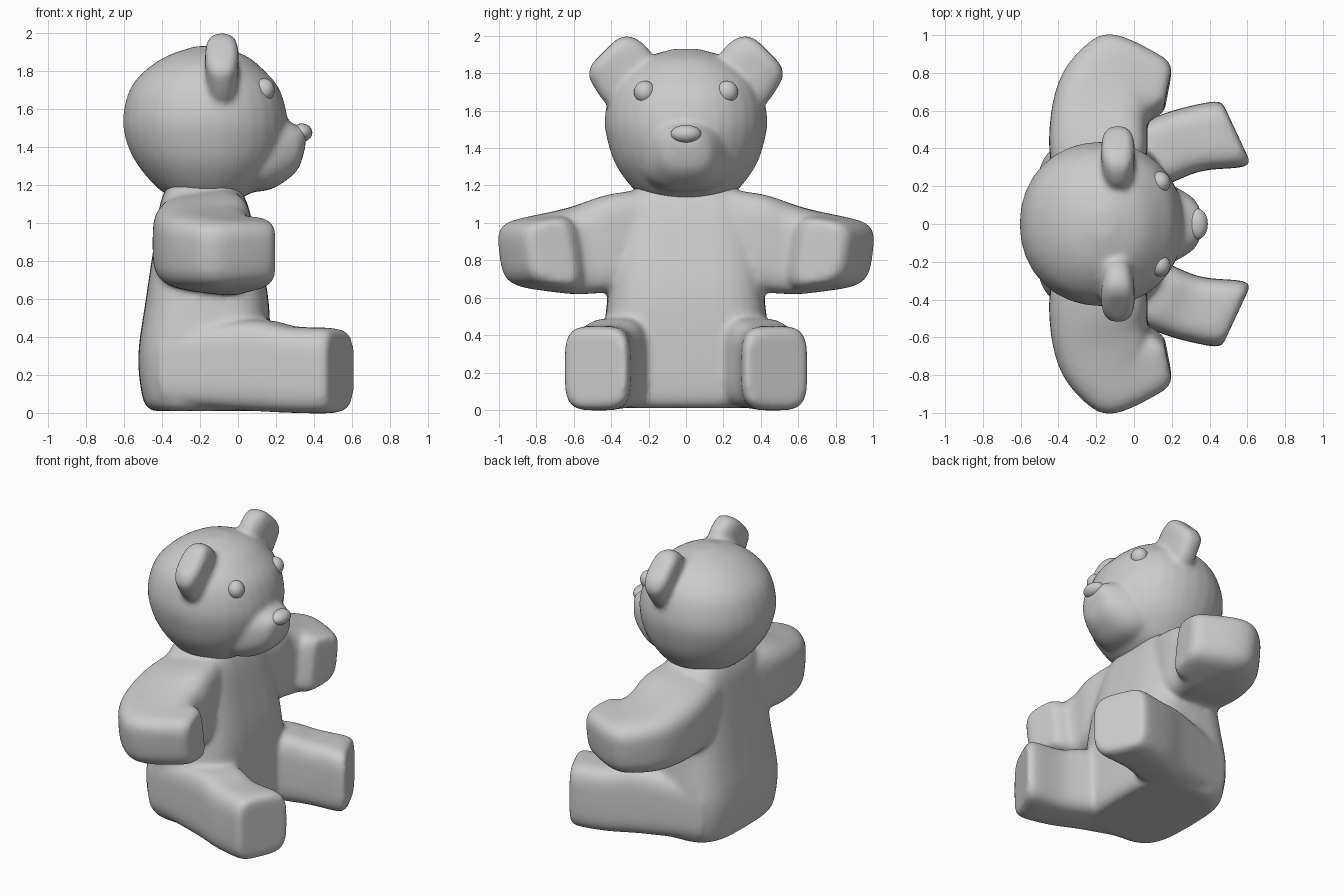
import bpy, bmesh, math
from mathutils import Vector

if "Cube" in bpy.data.objects:
    bpy.data.objects.remove(bpy.data.objects["Cube"])

RING = 32


def power(c, n):
    return math.copysign(abs(c) ** (2 / n), c)


def catmull(p0, p1, p2, p3, t):
    return 0.5 * (2 * p1 + (p2 - p0) * t + (2 * p0 - 5 * p1 + 4 * p2 - p3) * t * t
                  + (3 * p1 - p0 - 3 * p2 + p3) * t ** 3)


def loft(bm, secs, n=2.0, taper=0.0, side=1, steps=5):
    """Skin superellipse sections (centre, half axis u, half axis v)."""
    last = len(secs) - 1
    rings = []
    for i in range(last):
        ids = [max(i - 1, 0), i, i + 1, min(i + 2, last)]
        for s in range(steps + (i == last - 1)):
            rings.append([catmull(*[secs[j][a] for j in ids], s / steps) for a in range(3)])
    loops = []
    for c, u, v in rings:
        loop = []
        for k in range(RING):
            a = 2 * math.pi * k / RING
            cu, sv = power(math.cos(a), n), power(math.sin(a), n)
            p = c + u * cu + v * (sv * (1 - taper * cu))
            loop.append(bm.verts.new((p.x, p.y * side, p.z)))
        loops.append(loop)
    for a, b in zip(loops, loops[1:]):
        for k in range(RING):
            bm.faces.new((a[k], a[k - 1], b[k - 1], b[k]))
    bm.faces.new(loops[0])
    bm.faces.new(loops[-1][::-1])


def upright(rows):
    """z, back x, front x, half width"""
    return [(Vector(((xb + xf) / 2, 0, z)), Vector(((xf - xb) / 2, 0, 0)), Vector((0, w, 0)))
            for z, xb, xf, w in rows]


def limb(rows, lean=0.0):
    """inner x, y, outer x, y, bottom z, top z"""
    return [(Vector(((a + c) / 2, (b + d) / 2, (lo + hi) / 2)),
             Vector(((c - a) / 2, (d - b) / 2, 0)),
             Vector((0, lean, (hi - lo) / 2))) for a, b, c, d, lo, hi in rows]


def finish(bm, name, rounds):
    bmesh.ops.recalc_face_normals(bm, faces=bm.faces)
    me = bpy.data.meshes.new(name)
    bm.to_mesh(me)
    bm.free()
    ob = bpy.data.objects.new(name, me)
    bpy.context.collection.objects.link(ob)
    for p in me.polygons:
        p.use_smooth = True
    if rounds:
        r = ob.modifiers.new("blend", 'REMESH')
        r.mode = 'VOXEL'
        r.voxel_size = 0.016
        r.use_smooth_shade = True
        s = ob.modifiers.new("soften", 'SMOOTH')
        s.factor = 0.5
        s.iterations = rounds
    return ob


# Torso with arms and legs
bm = bmesh.new()
loft(bm, upright([
    (0.01, -0.45, 0.12, 0.38), (0.07, -0.50, 0.16, 0.43), (0.30, -0.525, 0.17, 0.45),
    (0.60, -0.485, 0.16, 0.42), (0.90, -0.44, 0.10, 0.39), (1.10, -0.41, 0.05, 0.34),
    (1.20, -0.37, 0.00, 0.26)]), n=3.5)
arm = limb([
    (0.02, 0.10, -0.40, 0.10, 0.72, 1.18), (0.07, 0.38, -0.45, 0.42, 0.65, 1.14),
    (0.07, 0.50, -0.41, 0.72, 0.63, 1.08), (0.08, 0.55, -0.29, 0.91, 0.63, 1.05),
    (0.08, 0.56, -0.12, 1.00, 0.64, 1.03), (0.11, 0.57, 0.15, 0.88, 0.66, 1.02),
    (0.16, 0.61, 0.20, 0.81, 0.69, 1.00)], lean=0.025)
leg = limb([
    (-0.25, 0.02, -0.42, 0.42, 0.03, 0.44), (0.18, 0.21, 0.00, 0.53, 0.01, 0.49),
    (0.36, 0.28, 0.22, 0.605, 0.00, 0.455), (0.57, 0.30, 0.43, 0.65, 0.00, 0.445),
    (0.615, 0.33, 0.475, 0.63, 0.04, 0.41)])
for side in (1, -1):
    loft(bm, arm, n=4, taper=0.13, side=side)
    loft(bm, leg, n=4, side=side)
finish(bm, "body", 14)

# Head with muzzle and ears
bm = bmesh.new()
loft(bm, upright([
    (1.13, -0.33, 0.02, 0.20), (1.18, -0.42, 0.10, 0.28), (1.30, -0.525, 0.20, 0.37),
    (1.42, -0.585, 0.25, 0.415), (1.55, -0.605, 0.26, 0.435), (1.70, -0.57, 0.22, 0.405),
    (1.80, -0.49, 0.14, 0.34), (1.88, -0.37, 0.04, 0.23), (1.93, -0.22, -0.11, 0.07)]), n=2.1)
muzzle = [(Vector((x, 0, (lo + hi) / 2)), Vector((0, w, 0)), Vector((0, 0, (hi - lo) / 2)))
          for x, lo, hi, w in [(0.0, 1.16, 1.60, 0.28), (0.15, 1.17, 1.57, 0.23),
                               (0.25, 1.22, 1.54, 0.18), (0.32, 1.29, 1.51, 0.13),
                               (0.355, 1.40, 1.50, 0.07)]]
loft(bm, muzzle, n=2.5)
# Ear rows: upper y, z and lower y, z of each section
ear = [(Vector((-0.085, (a + c) / 2, (b + d) / 2)),
        Vector((0, (c - a) / 2, (d - b) / 2)), Vector((t, 0, 0)))
       for a, b, c, d, t in [(0.10, 1.75, 0.28, 1.55, 0.085), (0.18, 1.90, 0.42, 1.63, 0.085),
                             (0.235, 1.965, 0.495, 1.73, 0.088), (0.31, 2.00, 0.52, 1.79, 0.085),
                             (0.375, 1.98, 0.505, 1.85, 0.055)]]
for side in (1, -1):
    loft(bm, ear, n=2.6, side=side)
finish(bm, "head", 8)


def ball(name, loc, scale):
    bm = bmesh.new()
    bmesh.ops.create_uvsphere(bm, u_segments=24, v_segments=16, radius=1)
    for v in bm.verts:
        v.co = Vector(loc) + Vector([a * b for a, b in zip(v.co, scale)])
    return finish(bm, name, 0)


# Eyes and nose
for name, y in (("left_eye", 0.22), ("right_eye", -0.22)):
    ball(name, (0.138, y, 1.70), (0.055, 0.058, 0.06))
ball("nose", (0.335, 0, 1.475), (0.056, 0.082, 0.048))
